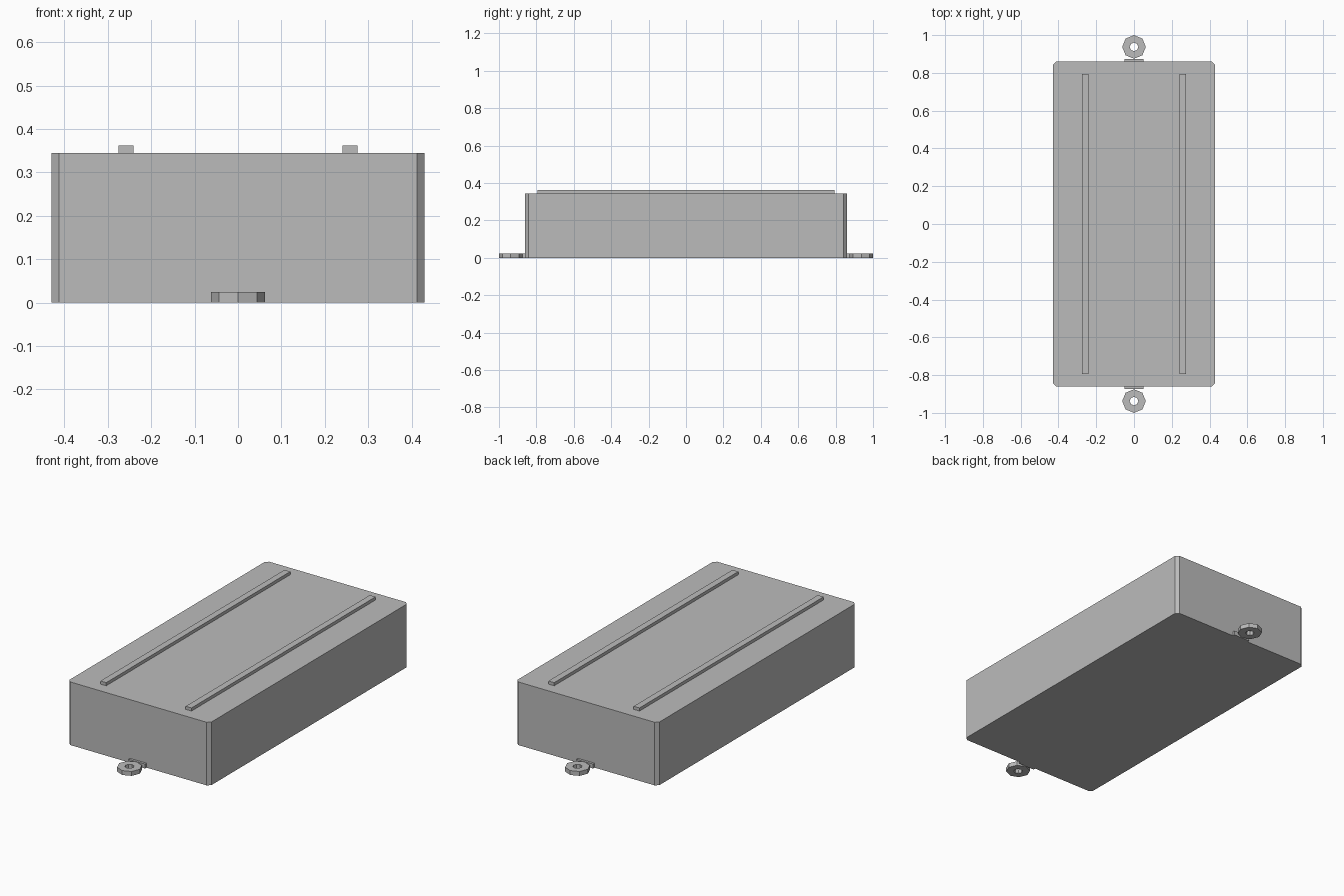
import bpy, bmesh
from math import sin, cos, pi

cube = bpy.data.objects.get("Cube")
if cube:
    bpy.data.objects.remove(cube, do_unlink=True)

GREY = (0.5, 0.5, 0.5, 1)
grey = bpy.data.materials.new("plain grey")
grey.use_nodes = True
grey.diffuse_color = GREY
grey.node_tree.nodes["Principled BSDF"].inputs["Base Color"].default_value = GREY


def finish(bm, name):
    bmesh.ops.recalc_face_normals(bm, faces=bm.faces)
    mesh = bpy.data.meshes.new(name)
    bm.to_mesh(mesh)
    bm.free()
    mesh.materials.append(grey)
    obj = bpy.data.objects.new(name, mesh)
    bpy.context.collection.objects.link(obj)
    return obj


def box(name, low, high, chamfer=0):
    bm = bmesh.new()
    bmesh.ops.create_cube(bm, size=1)
    for v in bm.verts:
        for i in range(3):
            v.co[i] = high[i] if v.co[i] > 0 else low[i]
    if chamfer:
        upright = [e for e in bm.edges if abs(e.verts[0].co.z - e.verts[1].co.z) > 0.01]
        bmesh.ops.bevel(bm, geom=upright, offset=chamfer, segments=1, affect='EDGES')
    return finish(bm, name)


def ring(name, y, outer, inner, height, sides=8):
    bm = bmesh.new()
    loops = []
    for r, z in ((outer, 0), (outer, height), (inner, height), (inner, 0)):
        loops.append([bm.verts.new((r * cos(2 * pi * i / sides),
                                    y + r * sin(2 * pi * i / sides), z))
                      for i in range(sides)])
    for k in range(4):
        a, b = loops[k], loops[(k + 1) % 4]
        for i in range(sides):
            j = (i + 1) % sides
            bm.faces.new((a[i], a[j], b[j], b[i]))
    return finish(bm, name)


# Main case with chamfered upright corners
box("case", (-0.43, -0.86, 0), (0.43, 0.86, 0.345), 0.017)

# Long rails on the lid
for side, x in (("right", -0.258), ("left", 0.258)):
    box(side + "_rail", (x - 0.0175, -0.795, 0.345), (x + 0.0175, 0.795, 0.362))

# Mounting eyelets and their foot plates at both ends
for end, s in (("front", -1), ("back", 1)):
    ring(end + "_eyelet", s * 0.9375, 0.0625, 0.023, 0.024)
    ys = sorted((s * 0.858, s * 0.873))
    box(end + "_eyelet_plate", (-0.05, ys[0], 0), (0.05, ys[1], 0.024))
